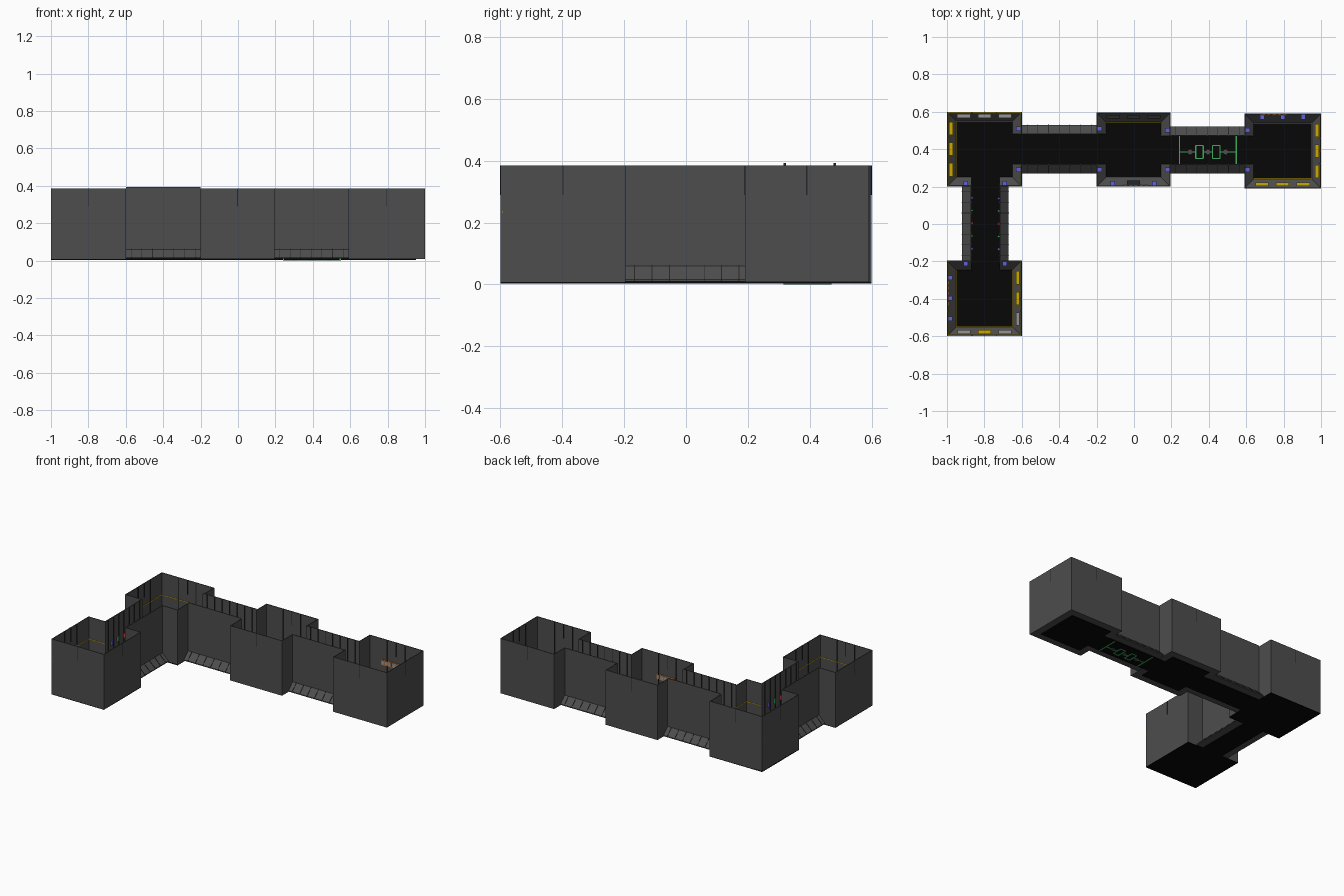
import bpy, bmesh
from mathutils import Vector

if "Cube" in bpy.data.objects:
    bpy.data.objects.remove(bpy.data.objects["Cube"])

def mat(name, c):
    m = bpy.data.materials.new(name)
    m.diffuse_color = (*c, 1)
    m.use_nodes = True
    m.node_tree.nodes["Principled BSDF"].inputs["Base Color"].default_value = m.diffuse_color
    return m

WALL = mat("dark_grey", (0.075, 0.075, 0.075))
RIB = mat("charcoal", (0.02, 0.02, 0.02))
FLOOR = mat("black", (0.002, 0.002, 0.002))
YELLOW = mat("yellow", (0.6, 0.4, 0.0))
SILVER = mat("light_grey", (0.3, 0.3, 0.3))
BLUE = mat("blue", (0.12, 0.12, 0.7))
GREEN = mat("green", (0.05, 0.4, 0.12))
RED = mat("red", (0.6, 0.05, 0.05))
ORANGE = mat("orange", (0.45, 0.15, 0.04))
TOP = 0.385

def prism(name, line, u0, u1, profile, m):
    """Sweep an (inward distance, height) profile along a wall line; inward is left."""
    a, b = Vector(line[0]), Vector(line[1])
    t = (b - a).normalized()
    n = Vector((-t.y, t.x))
    bm = bmesh.new()
    ends = [[bm.verts.new((*(a + t * u + n * d), z)) for d, z in profile] for u in (u0, u1)]
    k = len(profile)
    bm.faces.new(ends[0])
    bm.faces.new(ends[1][::-1])
    for i in range(k):
        j = (i + 1) % k
        bm.faces.new((ends[0][i], ends[1][i], ends[1][j], ends[0][j]))
    bmesh.ops.recalc_face_normals(bm, faces=bm.faces)
    me = bpy.data.meshes.new(name)
    bm.to_mesh(me)
    bm.free()
    me.materials.append(m)
    ob = bpy.data.objects.new(name, me)
    bpy.context.collection.objects.link(ob)
    return ob

def rect(d0, d1, z0, z1):
    return [(d0, z0), (d1, z0), (d1, z1), (d0, z1)]

def slab(name, x0, x1, y0, y1, z0, z1, m):
    return prism(name, ((x0, y0), (x1, y0)), 0, x1 - x0, rect(0, y1 - y0, z0, z1), m)

def length(line):
    return (Vector(line[1]) - Vector(line[0])).length

def room(name, x0, x1, y0, y1, doors, lights, full_floor, trim):
    """doors: side -> (start, end) gap along the side; lights: side -> materials."""
    c = [(x0, y0), (x1, y0), (x1, y1), (x0, y1)]
    prof = [(0, 0.008), (0, TOP), (0.005, TOP), (0.005, 0.06), (0.05, 0.012), (0.05, 0.008)]
    for s, side in enumerate(("front", "right", "back", "left")):
        line = (c[s], c[(s + 1) % 4])
        L = length(line)
        if side in doors:
            g0, g1 = doors[side]
            spans = [(0, g0), (g1, L)]
        else:
            spans = [(0, L)]
        for u0, u1 in spans:
            prism(f"{name}_{side}_wall", line, u0, u1, prof, WALL)
            if trim:
                prism(f"{name}_{side}_trim", line, u0, u1, rect(0.005, 0.008, 0.232, 0.236), YELLOW)
        if side in doors:
            # blue door lamps
            for u, sgn in ((g0, -1), (g1, 1)):
                k = u + sgn * 0.03
                prism(f"{name}_door_lamp", line, k - 0.012, k + 0.012, rect(0.005, 0.03, 0.08, 0.11), BLUE)
            continue
        # module ribs
        for u in (L / 3, 2 * L / 3):
            prism(f"{name}_rib", line, u - 0.002, u + 0.002, rect(0.004, 0.009, 0.06, TOP), RIB)
        prism(f"{name}_seam", line, L / 2 - 0.002, L / 2 + 0.002, rect(-0.0006, 0.009, 0.29, TOP), RIB)
        # floor edge strip
        prism(f"{name}_floor_edge", line, 0.05, L - 0.05, rect(0.049, 0.052, 0.010, 0.015), YELLOW)
        # wall fittings, one per module
        for i, m in enumerate(lights.get(side, [])):
            u = L / 2 + (i - 1) * 0.11
            if m is BLUE:
                prism(f"{name}_lamp", line, u - 0.012, u + 0.012, rect(0.005, 0.03, 0.08, 0.11), BLUE)
            else:
                prism(f"{name}_fitting", line, u - 0.035, u + 0.035, rect(0.012, 0.032, 0.03, 0.09), m)
    i = 0 if full_floor else 0.049
    slab(name + "_floor", x0 + i, x1 - i, y0 + i, y1 - i, 0.004, 0.0118, FLOOR)

Y, S, B = YELLOW, SILVER, BLUE
room("corner_room", -1, -0.6, 0.2, 0.6, {"front": (0.13, 0.28), "right": (0.12, 0.28)},
     {"left": [Y, Y, Y], "back": [S, S, S]}, True, True)
room("middle_room", -0.2, 0.195, 0.2, 0.595, {"left": (0.115, 0.275), "right": (0.12, 0.27)},
     {"front": [B, RIB, B], "back": [RIB, RIB, RIB]}, False, False)
room("east_room", 0.59, 1, 0.19, 0.59, {"left": (0.12, 0.27)},
     {"front": [Y, Y, Y], "right": [Y, Y, Y], "back": [B, B, B]}, False, False)
room("south_room", -1, -0.6, -0.6, -0.195, {"back": (0.12, 0.27)},
     {"front": [S, Y, S], "right": [S, Y, Y], "left": [B, B, B]}, True, True)

def corridor(name, lines, top):
    """Two facing walls, each with a skirt that flares outward to the ground."""
    prof = [(0, 0.010), (0, 0.016), (0.045, 0.06), (0.045, top), (0.05, top), (0.05, 0.010)]
    for line in lines:
        L = length(line)
        prism(name + "_wall", line, 0, L, prof, WALL)
        n = 7
        for i in range(n):
            u = L * (i + 0.5) / n
            prism(name + "_skirt_rib", line, u - 0.0015, u + 0.0015,
                  [(-0.001, 0.012), (-0.001, 0.018), (0.044, 0.062), (0.046, 0.05)], RIB)
            prism(name + "_rib", line, u - 0.002, u + 0.002, rect(0.049, 0.054, 0.012, top), RIB)

corridor("north_corridor", [((-0.6, 0.27), (-0.2, 0.27)), ((-0.2, 0.53), (-0.6, 0.53))], 0.392)
corridor("east_corridor", [((0.195, 0.27), (0.59, 0.27)), ((0.59, 0.52), (0.195, 0.52))], TOP)
west_lines = [((-0.67, -0.195), (-0.67, 0.2)), ((-0.92, 0.2), (-0.92, -0.195))]
west_lines = [(b, a) for a, b in west_lines][::-1]
west_lines = [((-0.67, -0.195), (-0.67, 0.2)), ((-0.92, 0.2), (-0.92, -0.195))]
corridor("west_corridor", west_lines, TOP)

# corridor floors, run on into the room edges
slab("north_corridor_floor", -0.655, -0.145, 0.319, 0.481, 0.004, 0.0125, FLOOR)
slab("east_corridor_floor", 0.14, 0.645, 0.319, 0.471, 0.004, 0.0125, FLOOR)
slab("west_corridor_floor", -0.871, -0.719, -0.25, 0.25, 0.004, 0.0125, FLOOR)

# coloured signal lamps along the west corridor
for line in west_lines:
    for i, m in enumerate((BLUE, GREEN, RED, GREEN, BLUE)):
        u = 0.06 + i * 0.068
        prism("signal_lamp", line, u - 0.006, u + 0.006, rect(0.049, 0.06, 0.2, 0.23), m)

# barred display panels in three rooms
for nm, line in (("east", ((0.82, 0.59), (0.68, 0.59))), ("middle", ((-0.06, 0.2), (0.08, 0.2))),
                 ("south", ((-1, -0.3), (-1, -0.44)))):
    L = length(line)
    prism(nm + "_display", line, 0, L, rect(0.005, 0.008, 0.205, 0.245), ORANGE)
    for i in range(5):
        u = L * (i + 0.5) / 5
        prism(nm + "_display_cell", line, u - 0.009, u + 0.009, rect(0.007, 0.010, 0.212, 0.238), SILVER)

# green circuit marking set in the east corridor floor
def mark(x0, x1, y0, y1):
    slab("floor_marking", x0, x1, y0, y1, 0, 0.0145, GREEN)

w = 0.003
for x in (0.243, 0.547):
    mark(x - w, x + w, 0.315, 0.47)
for a, b in ((0.243, 0.33), (0.37, 0.42), (0.46, 0.547)):
    mark(a, b, 0.385 - w, 0.385 + w)
for cx in (0.35, 0.44):
    for s in (-1, 1):
        mark(cx + s * 0.02 - w, cx + s * 0.02 + w, 0.35, 0.42)
        mark(cx - 0.02, cx + 0.02, 0.385 + s * 0.035 - w, 0.385 + s * 0.035 + w)
for x in (0.30, 0.395, 0.49):
    bpy.ops.mesh.primitive_cylinder_add(vertices=12, radius=0.013, depth=0.016, location=(x, 0.385, 0.008))
    bpy.context.object.name = "floor_marking_disc"
    bpy.context.object.data.materials.append(WALL)
